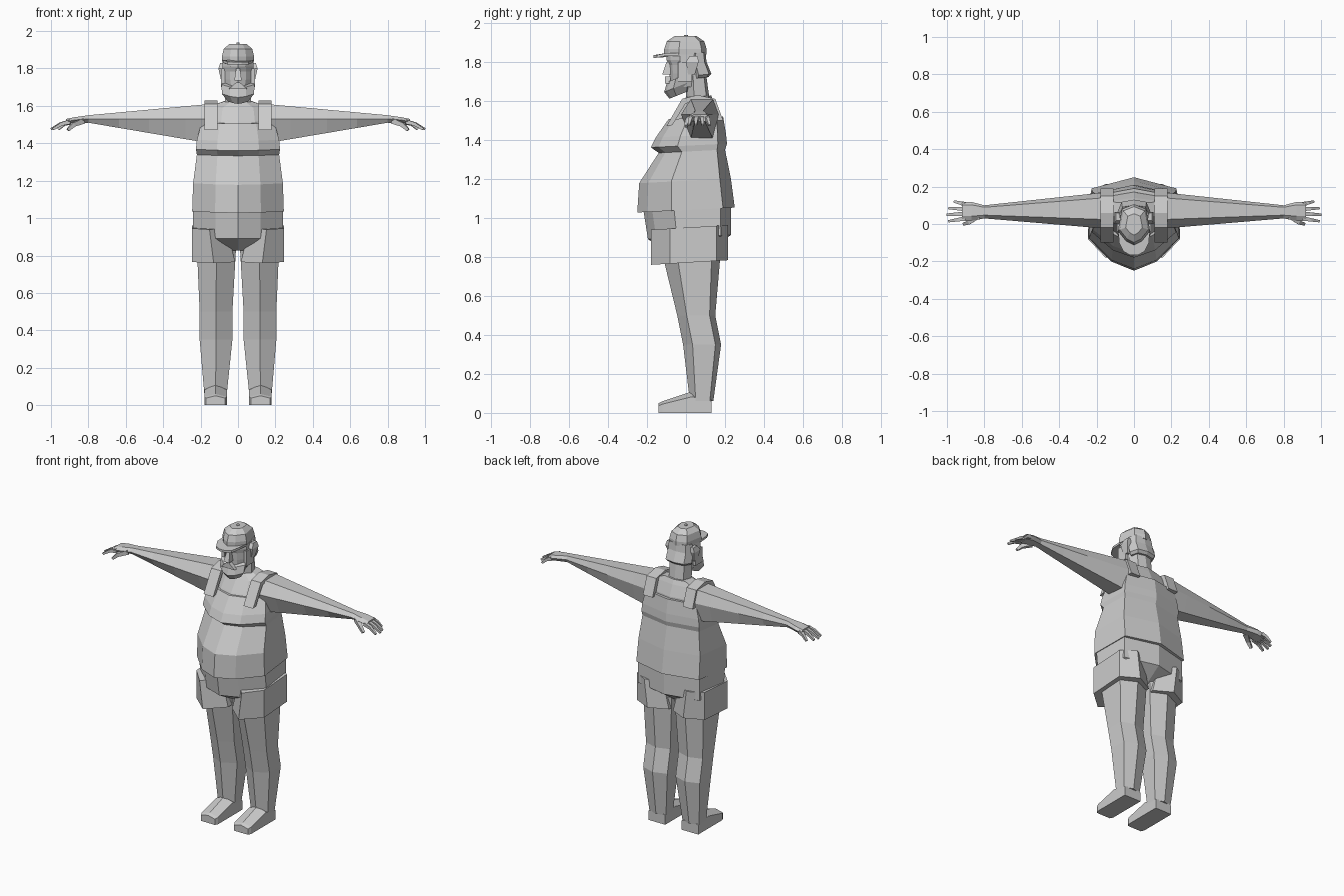
import bpy
import bmesh
from mathutils import Vector

cube = bpy.data.objects.get("Cube")
if cube:
    bpy.data.objects.remove(cube)

grey = bpy.data.materials.new("plain grey")
grey.use_nodes = True
grey.diffuse_color = (.6, .6, .6, 1)
grey.node_tree.nodes["Principled BSDF"].inputs["Base Color"].default_value = grey.diffuse_color


def loft(name, rings, side=1):
    """Skin a row of matching rings and close both ends."""
    bm = bmesh.new()
    rows = [[bm.verts.new((side * x, y, z)) for x, y, z in ring] for ring in rings]
    count = len(rows[0])
    for low, high in zip(rows, rows[1:]):
        for i in range(count):
            j = (i + 1) % count
            bm.faces.new((low[i], low[j], high[j], high[i]))
    bm.faces.new(rows[0][::-1])
    bm.faces.new(rows[-1])
    bmesh.ops.recalc_face_normals(bm, faces=bm.faces)
    mesh = bpy.data.meshes.new(name)
    bm.to_mesh(mesh)
    bm.free()
    mesh.materials.append(grey)
    obj = bpy.data.objects.new(name, mesh)
    bpy.context.collection.objects.link(obj)


def pair(name, rings):
    """Build a part on the left and its mirror on the right."""
    loft("left_" + name, rings)
    loft("right_" + name, rings, side=-1)


def mix(start, end, t):
    return start + (end - start) * t


def body_ring(z, width, front, back, tilt=0, back_width=.75):
    """Eight-sided section, symmetric in x, with a ridge at front and back."""
    half = [(0, front), (width / 2, mix(front, back, .1)), (width, mix(front, back, .35)),
            (width * back_width, mix(front, back, .88)), (0, back)]
    outline = half + [(-x, y) for x, y in half[3:0:-1]]
    return [(x, y, z + tilt * y) for x, y in outline]


def torso_ring(z, width, front, back):
    """Broad-backed section that slopes up towards the back."""
    return body_ring(z, width, front, back, tilt=.05, back_width=.93)


def leg_ring(z, inner, outer, front, back):
    """Six-sided section of one leg."""
    middle = (inner + outer) / 2
    near, far = mix(front, back, .25), mix(front, back, .85)
    return [(inner, near, z), (middle, front, z), (outer, near, z),
            (outer, far, z), (middle, back, z), (inner, far, z)]


def arm_ring(x, front, back, top, middle, low):
    """Six-sided section of one arm."""
    near, far = mix(front, back, .25), mix(front, back, .85)
    return [(x, front, middle), (x, near, top), (x, far, top),
            (x, back, middle), (x, far, low), (x, near, low)]


def foot_ring(y, height, inner=.06, outer=.18):
    """Five-sided section of one foot."""
    shoulder = height * .75
    return [(inner, y, 0), (outer, y, 0), (outer, y, shoulder),
            ((inner + outer) / 2, y, height), (inner, y, shoulder)]


def block_ring(z, half_width, front, back, x=0):
    """Flat rectangle for small blocky details."""
    left, right = x + half_width, x - half_width
    return [(left, front, z), (right, front, z), (right, back, z), (left, back, z)]


def tube(path, thickness):
    """Square sections along a path, thinning to half at the end."""
    rings = []
    last = len(path) - 1
    for i, point in enumerate(path):
        along = path[min(i + 1, last)] - path[max(i - 1, 0)]
        across = along.cross(Vector((0, 0, 1))).normalized()
        up = across.cross(along).normalized()
        radius = mix(thickness, thickness / 2, i / last)
        rings.append([point + radius * corner
                      for corner in (-across - up, across - up, across + up, up - across)])
    return rings


# Vest with a heavy belly and a chest fold
loft("vest", [
    torso_ring(1.04, .245, -.25, .25),
    torso_ring(1.19, .24, -.24, .23),
    torso_ring(1.34, .22, -.14, .2),
    torso_ring(1.37, .225, -.18, .21),
    torso_ring(1.42, .22, -.155, .205),
    torso_ring(1.51, .195, -.09, .19),
])

# Vest straps over the shoulders
strap_rings = []
for y, z in ((-.1, 1.47), (-.02, 1.61), (.06, 1.63), (.15, 1.61), (.19, 1.5)):
    outside = Vector((0, y, z))
    inside = outside + (Vector((0, .06, 1.5)) - outside).normalized() * .03
    across = Vector((.11, 0, 0)), Vector((.18, 0, 0))
    strap_rings.append([outside + across[0], outside + across[1],
                        inside + across[1], inside + across[0]])
pair("strap", strap_rings)

# Bare upper chest and neck
loft("upper_chest", [
    torso_ring(1.44, .19, -.12, .18),
    torso_ring(1.52, .18, -.07, .17),
    torso_ring(1.59, .165, -.02, .14),
    torso_ring(1.62, .08, 0, .13),
])
loft("neck", [body_ring(z, .07, 0, mix(.12, .1, t), tilt=.1)
              for t, z in enumerate((1.6, 1.75))])

# Shorts: seat, crotch and two wide legs
loft("shorts_seat", [
    torso_ring(1.06, .24, -.22, .23),
    torso_ring(.9, .24, -.195, .23),
    torso_ring(.83, .09, -.08, .12),
])
pair("shorts_leg", [
    [(x, y, z + .06 * y) for x, y, z in leg_ring(height, inner, .245, -.18, .215)]
    for height, inner in ((.95, .06), (.77, .015))
])

# Legs and feet
pair("leg", [
    leg_ring(.85, .01, .22, -.13, .18),
    leg_ring(.5, .03, .205, -.045, .15),
    leg_ring(.35, .03, .205, -.015, .18),
    leg_ring(.06, .06, .18, .02, .14),
])
pair("foot", [
    foot_ring(-.14, .05, inner=.07, outer=.17),
    foot_ring(-.12, .06),
    foot_ring(.03, .11),
    foot_ring(.13, .08),
])

# Arms taper evenly from shoulder to wrist, then flare into palms
arm_rings = [
    arm_ring(mix(.15, .8, t), mix(-.025, .03, t), mix(.17, .1, t),
             top=mix(1.61, 1.55, t), middle=1.53, low=mix(1.4, 1.51, t))
    for t in (0, .2, .5, .75, 1)
]
palm_rings = [
    arm_ring(x, .016, .118, top=middle + .015, middle=middle, low=middle - .02)
    for x, middle in ((.87, 1.525), (.92, 1.515))
]
pair("arm", arm_rings + palm_rings)

# Fingers fan out and droop
for n, finger in enumerate(("index", "middle", "ring", "little")):
    root = Vector((.9, mix(.03, .055, n), 1.515))
    tip = Vector((1 - .01 * (n - 1) ** 2, mix(.015, .05, n), 1.475))
    knuckle = (root + tip) / 2 + Vector((0, 0, .008))
    pair(finger + "_finger", tube([root, knuckle, tip], thickness=.012))
thumb_path = [Vector((.83, .045, 1.52)), Vector((.88, .01, 1.5)), Vector((.91, 0, 1.47))]
pair("thumb", tube(thumb_path, thickness=.015))

# Head, beard and hair
loft("head", [
    body_ring(1.67, .065, -.08, .08),
    body_ring(1.74, .083, -.085, .095),
    body_ring(1.785, .085, -.088, .095),
    body_ring(1.81, .083, -.1, .095),
    body_ring(1.85, .08, -.1, .095),
])
loft("beard", [
    body_ring(1.645, .055, -.085, .015, tilt=.4),
    body_ring(1.69, .086, -.112, .025, tilt=.4),
    body_ring(1.735, .088, -.097, .03, tilt=.4),
])
pair("sideburn", [block_ring(z, .01, -.04, .03, x=.08) for z in (1.7, 1.8)])
loft("moustache", [block_ring(1.69, .05, -.107, -.08), block_ring(1.725, .01, -.107, -.08)])
loft("nose", [block_ring(1.735, .02, -.122, -.08), block_ring(1.8, .01, -.1, -.08)])
loft("hair", [
    body_ring(1.71, .075, .03, .115, tilt=.1),
    body_ring(1.725, .088, .03, .13, tilt=.1),
    body_ring(1.79, .086, .02, .105, tilt=.1),
    body_ring(1.84, .08, .02, .1, tilt=.1),
])
pair("ear", [
    block_ring(1.735, .01, .01, .045, x=.08),
    block_ring(1.8, .015, 0, .065, x=.09),
    block_ring(1.83, .01, .02, .06, x=.085),
])

# Cap with a curved-down brim and a button
loft("cap", [body_ring(z, .086 * size, -.112 * size, .106 * size)
             for z, size in ((1.838, 1), (1.865, 1), (1.905, .88), (1.932, .52))])
brim = [(.084, -.03), (.08, -.1), (.055, -.148), (.02, -.166)]
outline = brim + [(-x, y) for x, y in brim[::-1]]
loft("cap_brim", [[(x, y, height + min(0, .35 * (y + .1)) - 2 * x * x) for x, y in outline]
                  for height in (1.858, 1.844)])
loft("cap_button", [body_ring(z, .009, -.01, .01) for z in (1.925, 1.938)])
